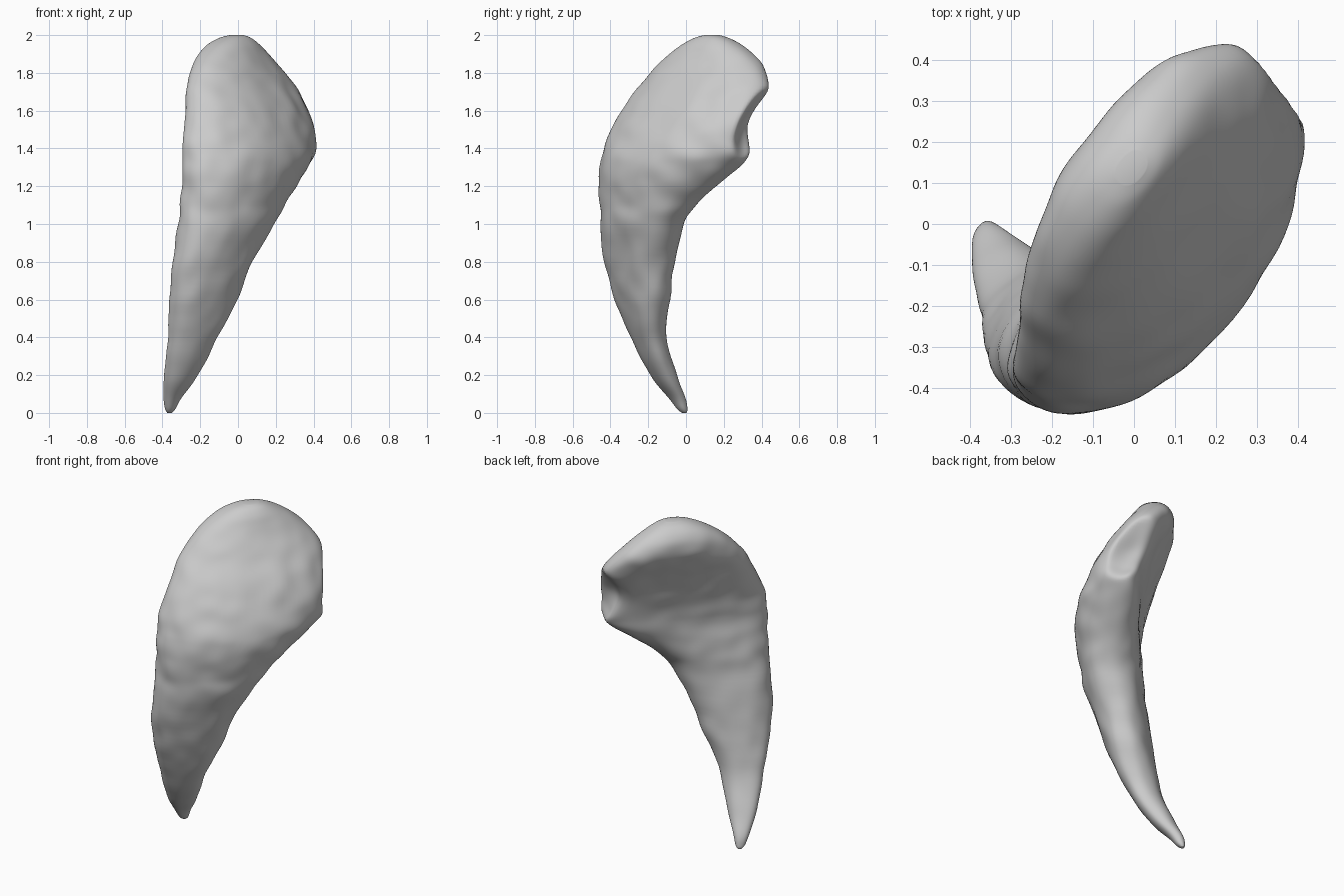
import bpy, bmesh, math
from mathutils import Vector, noise

# The body is a bent slab: u runs along its width, v through its thickness.
# z, u start, u end, centre v at start / middle / end, half thickness
SECTIONS = [
    (0.00, -.275, -.250, -.250, -.250, -.250, .010),
    (0.02, -.295, -.240, -.240, -.240, -.240, .024),
    (0.08, -.325, -.232, -.213, -.212, -.208, .042),
    (0.20, -.380, -.215, -.145, -.130, -.110, .070),
    (0.40, -.435, -.185, -.060, -.030, .005, .091),
    (0.60, -.478, -.105, .005, .033, .060, .120),
    (0.80, -.502, -.035, .055, .080, .100, .141),
    (1.00, -.490, .075, .090, .128, .142, .162),
    (1.10, -.485, .160, .100, .140, .130, .171),
    (1.20, -.482, .275, .107, .150, .100, .180),
    (1.30, -.480, .410, .107, .153, .050, .183),
    (1.37, -.472, .480, .102, .145, .032, .183),
    (1.45, -.458, .505, .087, .120, .015, .179),
    (1.55, -.422, .515, .055, .080, -.015, .172),
    (1.65, -.375, .510, .020, .028, -.060, .163),
    (1.75, -.315, .475, -.025, -.037, -.115, .155),
    (1.83, -.250, .412, -.060, -.080, -.140, .145),
    (1.90, -.170, .330, -.085, -.105, -.142, .126),
    (1.95, -.095, .255, -.100, -.108, -.130, .101),
    (1.985, -.015, .185, -.102, -.105, -.112, .066),
    (2.00, .050, .135, -.100, -.100, -.105, .030),
]
SIDES, STEPS = 96, 6
R2 = math.sqrt(0.5)


def blend(a, b, c, d, t):
    """Smooth interpolation between b and c."""
    return tuple(
        0.5 * (2*q + (r-p)*t + (2*p-5*q+4*r-s)*t*t + (3*q-p-3*r+s)*t**3)
        for p, q, r, s in zip(a, b, c, d))


def rounded(x, power=0.88):
    return math.copysign(abs(x)**power, x)


def section_point(row, angle):
    z, u0, u1, va, vm, vb, half = row
    s = rounded(math.cos(angle))
    out = rounded(math.sin(angle))
    u = (u0 + u1) / 2 + (u1 - u0) / 2 * s
    # centre line is a parabola through its three v values
    v = vm + (vb - va) / 2 * s + ((va + vb) / 2 - vm) * s * s + half * out
    # shallow hollow in the blunt end
    if s > 0.5:
        d = ((v + 0.03 + 0.45 * (z - 1.52)) / 0.125)**2 + ((z - 1.53) / 0.19)**2
        if d < 1:
            u -= 0.10 * (1 - d)**1.3 * min(1, (s - 0.5) / 0.3)
    # gentle surface unevenness
    p = Vector((u, v, z))
    n = noise.noise(p * 9) * 0.010 * min(1, z * 2, (2 - z) * 5)
    u, v = u + n * s, v + n * out
    return ((u + v) * R2, (u - v) * R2, z)


rows = []
last = len(SECTIONS) - 1
for i in range(last):
    quad = [SECTIONS[max(0, min(last, i + k))] for k in (-1, 0, 1, 2)]
    rows += [blend(*quad, s / STEPS) for s in range(STEPS)]
rows.append(SECTIONS[-1])

# stack of rings, joined and capped
bm = bmesh.new()
rings = [[bm.verts.new(section_point(row, math.tau * j / SIDES))
          for j in range(SIDES)] for row in rows]
for lo, hi in zip(rings, rings[1:]):
    for j in range(SIDES):
        n = (j + 1) % SIDES
        bm.faces.new((lo[j], lo[n], hi[n], hi[j]))
bm.faces.new(rings[0])
bm.faces.new(rings[-1])
bmesh.ops.recalc_face_normals(bm, faces=bm.faces)

mesh = bpy.data.meshes.new("curved_horn")
bm.to_mesh(mesh)
bm.free()
mesh.shade_smooth()
horn = bpy.data.objects.new("curved_horn", mesh)
bpy.context.collection.objects.link(horn)

# even out the rings
mod = horn.modifiers.new("soften", 'SMOOTH')
mod.factor = 0.5
mod.iterations = 3
